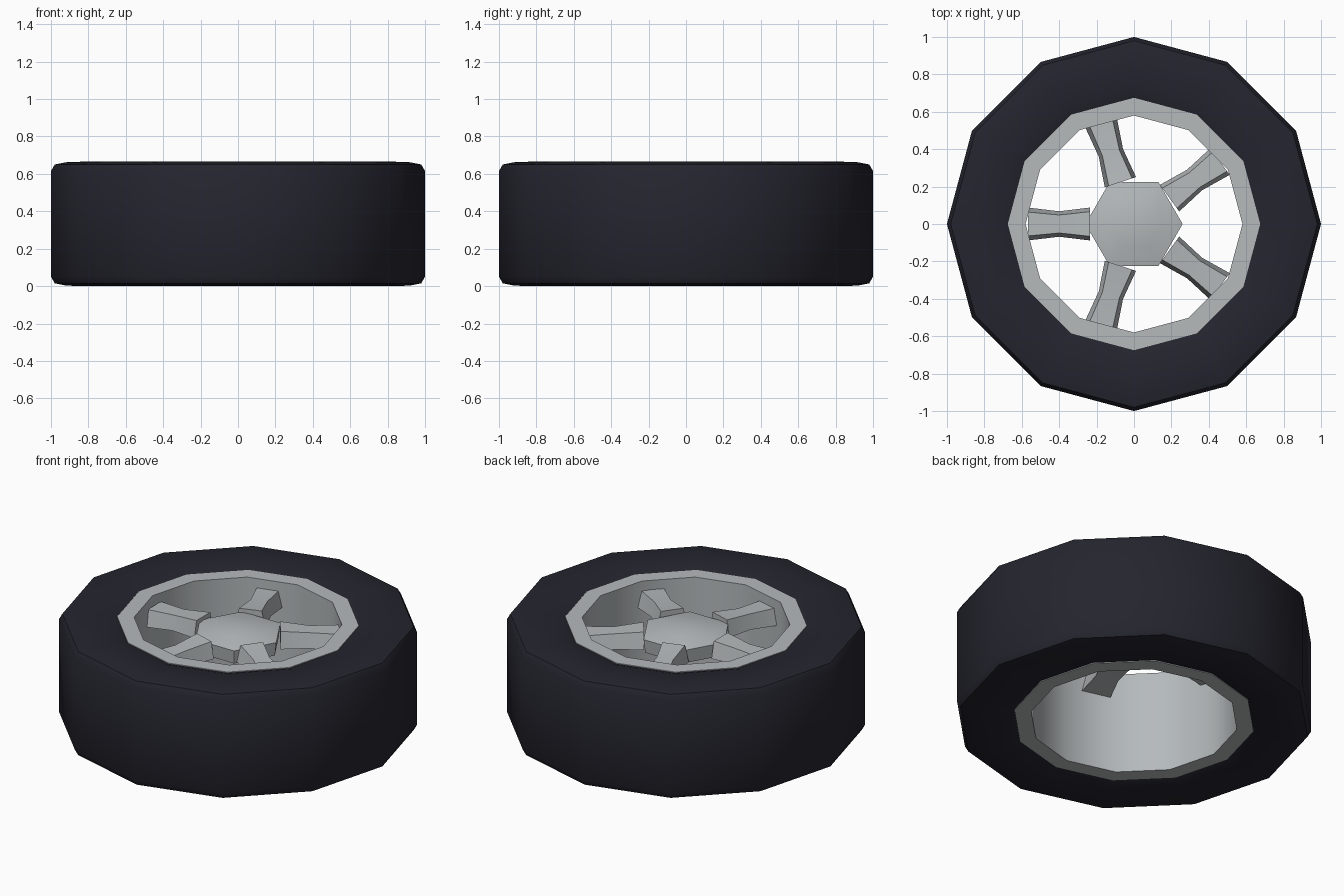
import bpy, bmesh, math
from mathutils import Matrix

if "Cube" in bpy.data.objects:
    bpy.data.objects.remove(bpy.data.objects["Cube"])


def material(name, rgb):
    m = bpy.data.materials.new(name)
    m.diffuse_color = (*rgb, 1)
    m.use_nodes = True
    m.node_tree.nodes["Principled BSDF"].inputs["Base Color"].default_value = m.diffuse_color
    return m


RUBBER = material("dark_rubber", (0.018, 0.018, 0.028))
METAL = material("grey_metal", (0.46, 0.49, 0.50))


def finish(bm, name, mat, angle=40):
    bmesh.ops.recalc_face_normals(bm, faces=bm.faces)
    me = bpy.data.meshes.new(name)
    bm.to_mesh(me)
    bm.free()
    me.materials.append(mat)
    me.shade_smooth()
    me.set_sharp_from_angle(angle=math.radians(angle))
    ob = bpy.data.objects.new(name, me)
    bpy.context.collection.objects.link(ob)
    return ob


def lathe(name, profile, sides, mat, closed=True, angle=40):
    """Turn an (r, z) profile around z; r = 0 gives a pole."""
    bm = bmesh.new()
    rings = []
    for r, z in profile:
        if r == 0:
            rings.append([bm.verts.new((0, 0, z))] * sides)
        else:
            rings.append([bm.verts.new((r * math.cos(math.tau * i / sides),
                                        r * math.sin(math.tau * i / sides), z))
                          for i in range(sides)])
    pairs = list(zip(rings, rings[1:]))
    if closed:
        pairs.append((rings[-1], rings[0]))
    for a, b in pairs:
        for i in range(sides):
            j = (i + 1) % sides
            bm.faces.new(list(dict.fromkeys((a[i], a[j], b[j], b[i]))))
    return finish(bm, name, mat, angle)


# Tyre: half profile mirrored about mid height
H = 0.665
half = [(0.675, 0.64), (0.72, 0.655), (0.84, H), (0.92, 0.662), (0.98, 0.65), (1.0, 0.615)]
lathe("tyre", half + [(r, H - z) for r, z in reversed(half)], 12, RUBBER)

# Rim: plain 12 sided tube
lathe("rim", [(0.58, 0.02), (0.675, 0.02), (0.675, 0.645), (0.58, 0.645)], 12, METAL)

# Hub: low six sided dome with straight sides
lathe("hub", [(0, 0.622), (0.14, 0.61), (0.26, 0.582), (0.25, 0.50), (0, 0.50)],
      6, METAL, closed=False)

# Spokes: waisted bars with sloping sides
# stations: radius, top half width, bottom half width, top z, bottom z
STATIONS = [(0.235, 0.066, 0.088, 0.61, 0.51),
            (0.40, 0.048, 0.068, 0.592, 0.505),
            (0.568, 0.064, 0.088, 0.588, 0.49)]
for k in range(5):
    bm = bmesh.new()
    loops = [[bm.verts.new(p) for p in ((r, -wb, zb), (r, wb, zb), (r, wt, zt), (r, -wt, zt))]
             for r, wt, wb, zt, zb in STATIONS]
    for a, b in zip(loops, loops[1:]):
        for i in range(4):
            j = (i + 1) % 4
            bm.faces.new((a[i], a[j], b[j], b[i]))
    bm.faces.new(loops[0])
    bm.faces.new(loops[-1])
    bm.transform(Matrix.Rotation(math.radians(36 + 72 * k), 4, 'Z'))
    finish(bm, f"spoke_{k + 1}", METAL, 20)
